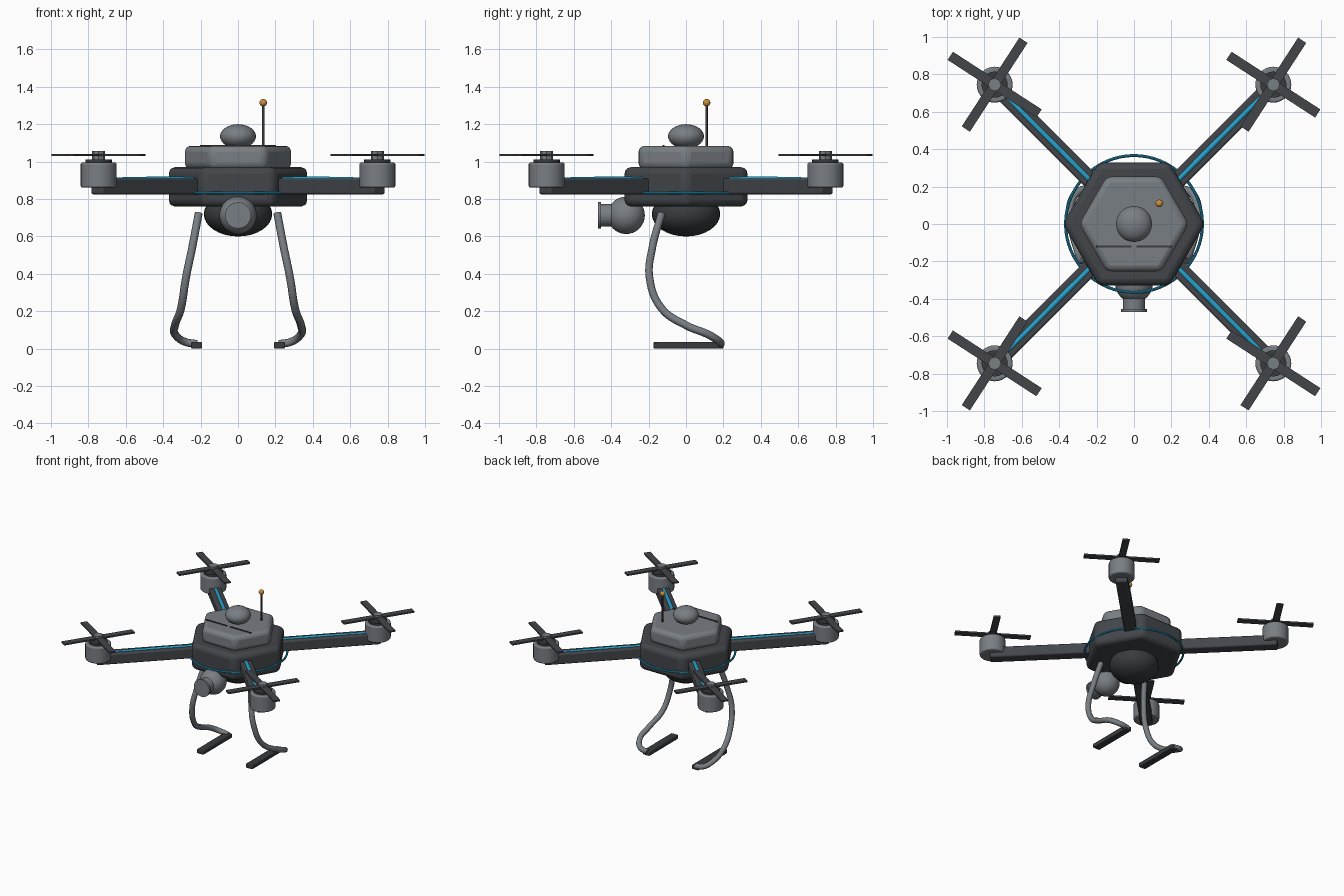
import bpy
from math import radians, cos, sin, pi, sqrt

cube = bpy.data.objects.get("Cube")
if cube:
    bpy.data.objects.remove(cube, do_unlink=True)


def material(name, rgb):
    m = bpy.data.materials.new(name)
    m.use_nodes = True
    m.diffuse_color = (*rgb, 1)
    m.node_tree.nodes["Principled BSDF"].inputs["Base Color"].default_value = (*rgb, 1)
    return m


DARK = material("dark grey", (0.055, 0.06, 0.068))
BLACK = material("charcoal", (0.04, 0.043, 0.047))
GREY = material("mid grey", (0.19, 0.21, 0.23))
BLUE = material("bright blue", (0.02, 0.36, 0.6))
ORANGE = material("amber", (0.6, 0.27, 0.04))


def finish(name, mat, bevel=0, segments=3):
    ob = bpy.context.object
    ob.name = name
    ob.data.materials.clear()
    ob.data.materials.append(mat)
    bpy.ops.object.transform_apply(location=False, rotation=False, scale=True)
    if bevel:
        mod = ob.modifiers.new("soft edges", "BEVEL")
        mod.width, mod.segments = bevel, segments
    bpy.ops.object.shade_smooth_by_angle(angle=radians(35))
    return ob


def box(name, mat, loc, size, turn=0, bevel=0):
    bpy.ops.mesh.primitive_cube_add(size=1, location=loc, rotation=(0, 0, turn))
    bpy.context.object.scale = size
    return finish(name, mat, bevel, 2)


def cylinder(name, mat, loc, radius, depth, sides=32, rot=(0, 0, 0), bevel=0):
    bpy.ops.mesh.primitive_cylinder_add(vertices=sides, radius=radius, depth=depth,
                                        location=loc, rotation=rot)
    return finish(name, mat, bevel)


def ball(name, mat, loc, size):
    bpy.ops.mesh.primitive_uv_sphere_add(segments=32, ring_count=16, location=loc)
    bpy.context.object.scale = size
    return finish(name, mat)


def tube(name, mat, points, radius):
    cu = bpy.data.curves.new(name, "CURVE")
    cu.dimensions = "3D"
    cu.bevel_depth, cu.bevel_resolution = radius, 3
    cu.use_fill_caps = True
    sp = cu.splines.new("BEZIER")
    sp.bezier_points.add(len(points) - 1)
    for bp, p in zip(sp.bezier_points, points):
        bp.co = p
        bp.handle_left_type = bp.handle_right_type = "AUTO"
    cu.materials.append(mat)
    ob = bpy.data.objects.new(name, cu)
    bpy.context.collection.objects.link(ob)
    return ob


# Hexagonal hull, upper cover, belly and top dome
HEX = (0, 0, pi / 6)  # turns a corner towards the sides
cylinder("hull", DARK, (0, 0, 0.865), 0.38, 0.21, 6, HEX, 0.035)
cylinder("upper_cover", GREY, (0, 0, 1.022), 0.293, 0.125, 6, HEX, 0.032)
ball("belly", BLACK, (0, 0, 0.72), (0.183, 0.183, 0.12))
ball("top_dome", GREY, (0, 0, 1.135), (0.096, 0.096, 0.065))
for s in (-1, 1):
    box("cover_slot", BLACK, (s * 0.108, -0.12, 1.086), (0.19, 0.01, 0.008))

# Blue ring around the hull
bpy.ops.mesh.primitive_torus_add(location=(0, 0, 0.833), major_radius=0.366, minor_radius=0.008,
                                 major_segments=64, minor_segments=10)
finish("hull_ring", BLUE)

# Antenna
cylinder("antenna_rod", BLACK, (0.135, 0.11, 1.19), 0.007, 0.23, 12)
ball("antenna_tip", ORANGE, (0.135, 0.11, 1.315), (0.02, 0.02, 0.02))

# Camera under the nose
ALONG_Y = (pi / 2, 0, 0)
ball("camera_ball", GREY, (0, -0.32, 0.713), (0.1, 0.1, 0.1))
cylinder("camera_barrel", GREY, (0, -0.42, 0.713), 0.06, 0.08, 32, ALONG_Y)
cylinder("camera_rim", GREY, (0, -0.462, 0.713), 0.07, 0.016, 32, ALONG_Y)

# Four arms with cable, motor and crossed propeller
M = 0.745
for i in range(4):
    a = pi / 4 + i * pi / 2
    c, s = cos(a), sin(a)
    x, y = M * c * sqrt(2), M * s * sqrt(2)
    box("arm", DARK, (0.64 * c, 0.64 * s, 0.868), (0.86, 0.09, 0.086), a, 0.01)
    tube("arm_cable", BLUE, [(r * c, r * s, z) for r, z in
                             ((0.3, 0.902), (0.5, 0.906), (0.75, 0.904), (0.98, 0.9))], 0.015)
    cylinder("motor", GREY, (x, y, 0.928), 0.096, 0.134, bevel=0.01)
    cylinder("motor_collar", BLACK, (x, y, 1.002), 0.07, 0.02)
    cylinder("propeller_hub", GREY, (x, y, 1.03), 0.035, 0.056, 8)
    for turn in (57, -33):
        box("propeller_blade", DARK, (x, y, 1.035), (0.566, 0.052, 0.012), radians(turn))

# Curved landing legs and skids
LEG = [(0.21, -0.13, 0.725), (0.245, -0.18, 0.54), (0.278, -0.195, 0.38),
       (0.305, -0.13, 0.215), (0.337, 0.0, 0.125), (0.335, 0.12, 0.075),
       (0.285, 0.18, 0.037), (0.22, 0.185, 0.025)]
for s in (-1, 1):
    tube("landing_leg", GREY, [(s * px, py, pz) for px, py, pz in LEG], 0.021)
    box("skid", BLACK, (s * 0.222, 0.013, 0.018), (0.06, 0.375, 0.034), 0, 0.006)
